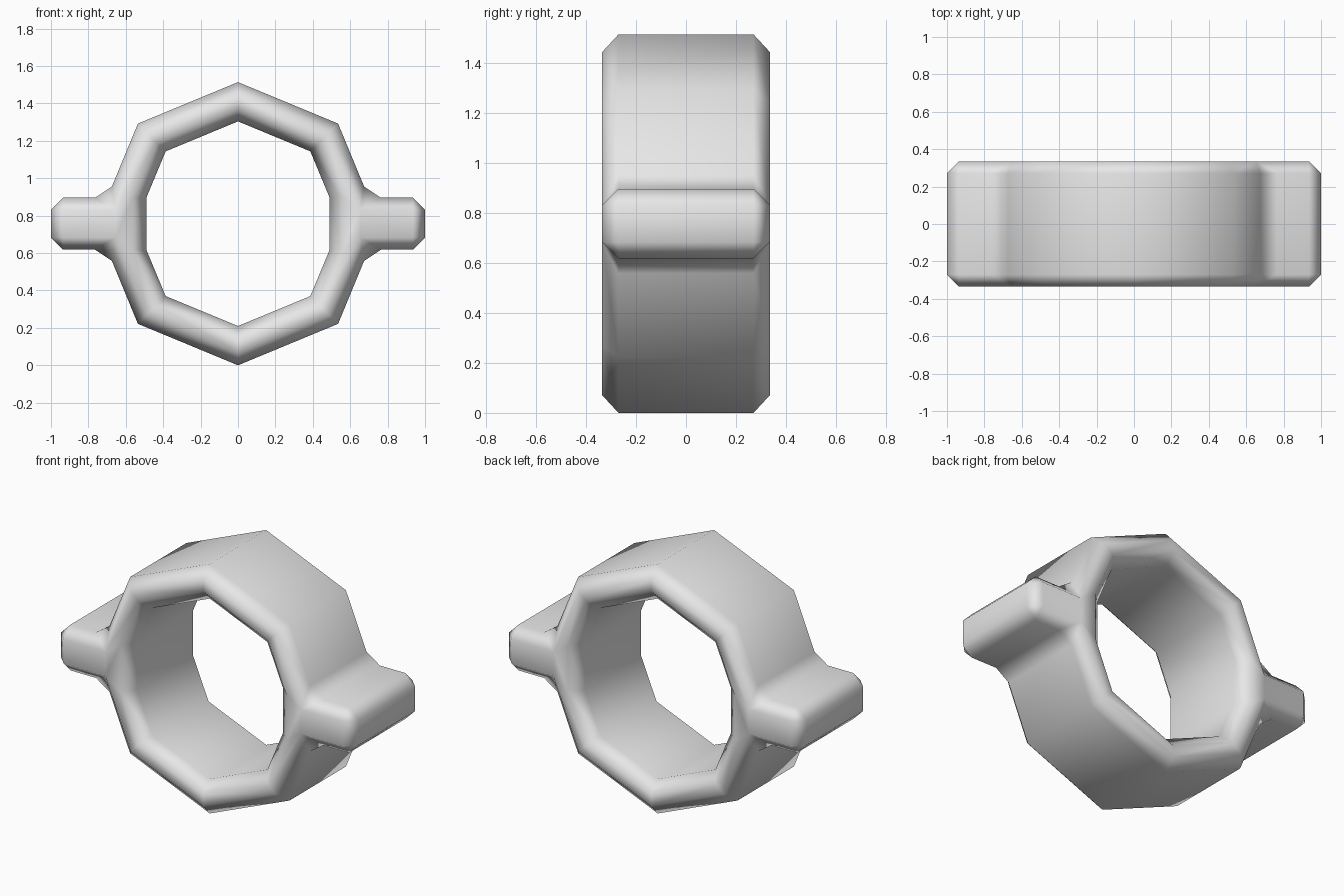
import bpy
import bmesh
from math import sin, cos, radians

cube = bpy.data.objects.get("Cube")
if cube:
    bpy.data.objects.remove(cube, do_unlink=True)

OUTER, INNER, HALF_DEPTH = 0.757, 0.547, 0.335
LUG_HALF, LUG_ROOT, LUG_END = 0.139, 0.699, 1.0
INNER_SIDE, CHAMFER = 0.49, 0.065

grey = bpy.data.materials.new("light grey")
grey.use_nodes = True
colour = (0.8, 0.8, 0.8, 1)
grey.diffuse_color = colour
grey.node_tree.nodes["Principled BSDF"].inputs["Base Color"].default_value = colour


def right_half(radius, side):
    """Octagon points from top to bottom, with the side point split in two."""
    d = radius * cos(radians(45))
    return [(0, radius), (d, d), (side, LUG_HALF),
            (side, -LUG_HALF), (d, -d), (0, -radius)]


def full_loop(half):
    return half + [(-x, z) for x, z in reversed(half[1:-1])]


bm = bmesh.new()


def add_points(points):
    return [bm.verts.new((x, -HALF_DEPTH, z + OUTER)) for x, z in points]


# Ring section
outer = add_points(full_loop(right_half(OUTER, LUG_ROOT)))
inner = add_points(full_loop(right_half(INNER, INNER_SIDE)))
count = len(outer)
for i in range(count):
    j = (i + 1) % count
    bm.faces.new((outer[i], inner[i], inner[j], outer[j]))

# Side lugs
for side, top, bottom in ((1, outer[2], outer[3]), (-1, outer[8], outer[7])):
    tip = add_points([(side * LUG_END, LUG_HALF), (side * LUG_END, -LUG_HALF)])
    bm.faces.new((top, bottom, tip[1], tip[0]))

# Depth
result = bmesh.ops.extrude_face_region(bm, geom=bm.faces[:], use_keep_orig=True)
for v in result["geom"]:
    if isinstance(v, bmesh.types.BMVert):
        v.co.y = HALF_DEPTH
bmesh.ops.recalc_face_normals(bm, faces=bm.faces[:])
for f in bm.faces:
    f.smooth = True

mesh = bpy.data.meshes.new("collar_ring")
bm.to_mesh(mesh)
bm.free()
mesh.materials.append(grey)
collar = bpy.data.objects.new("collar_ring", mesh)
bpy.context.collection.objects.link(collar)

# Chamfered rims, lug ends and lug roots
bevel = collar.modifiers.new("chamfer", 'BEVEL')
bevel.width = CHAMFER
bevel.segments = 1
bevel.limit_method = 'ANGLE'
bevel.angle_limit = radians(55)
bevel.use_clamp_overlap = False
normals = collar.modifiers.new("weighted normals", 'WEIGHTED_NORMAL')
normals.weight = 50
